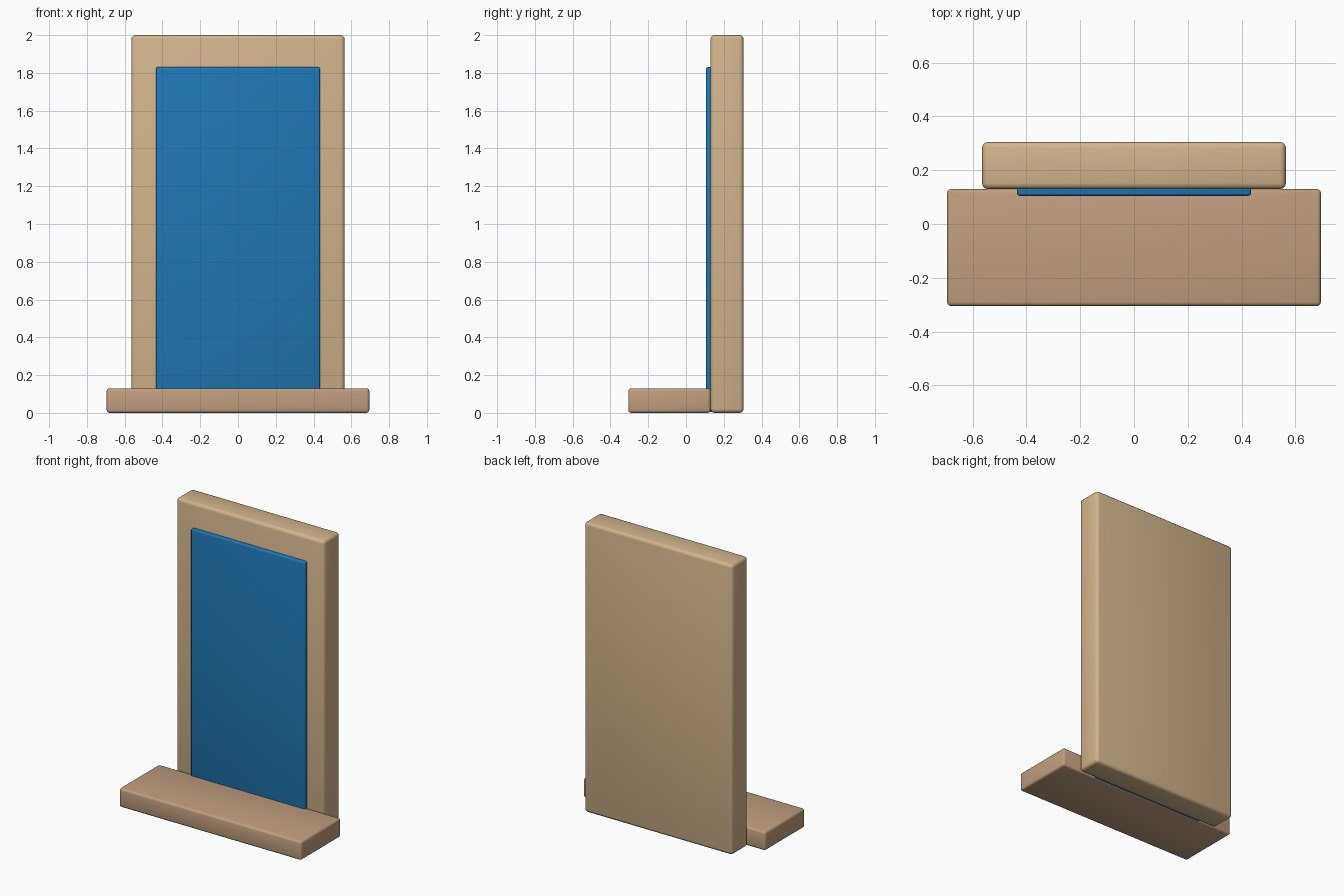
import bpy
import math

cube = bpy.data.objects.get("Cube")
if cube:
    bpy.data.objects.remove(cube, do_unlink=True)


def material(name, srgb):
    # convert 8-bit sRGB to linear
    rgb = [((c / 255 + 0.055) / 1.055) ** 2.4 for c in srgb]
    mat = bpy.data.materials.new(name)
    mat.use_nodes = True
    mat.diffuse_color = (*rgb, 1)
    node = next(n for n in mat.node_tree.nodes if n.type == 'BSDF_PRINCIPLED')
    node.inputs["Base Color"].default_value = (*rgb, 1)
    return mat


def rounded_box(name, half_width, y, z, radius, mat):
    """Box centred on x = 0 spanning the y and z ranges, with rounded edges."""
    bpy.ops.mesh.primitive_cube_add(size=1, location=(0, sum(y) / 2, sum(z) / 2))
    obj = bpy.context.object
    obj.name = name
    obj.scale = (2 * half_width, y[1] - y[0], z[1] - z[0])
    bpy.ops.object.transform_apply(location=False, rotation=False, scale=True)
    obj.data.materials.append(mat)
    bevel = obj.modifiers.new("rounded_edges", 'BEVEL')
    bevel.width = radius
    bevel.segments = 3
    bpy.ops.object.modifier_apply(modifier=bevel.name)
    bpy.ops.object.shade_smooth_by_angle(angle=math.radians(35))
    return obj


tan = material("tan", (210, 180, 140))
brown = material("light brown", (193, 158, 127))
blue = material("blue", (31, 119, 180))

# Upright slab behind, with the door panel sunk into its front
rounded_box("door_frame", 0.565, (0.13, 0.305), (0, 2), 0.022, tan)
rounded_box("door_panel", 0.435, (0.105, 0.17), (0.005, 1.83), 0.01, blue)

# Step lying in front of the frame
rounded_box("front_step", 0.695, (-0.305, 0.13), (0, 0.13), 0.015, brown)
